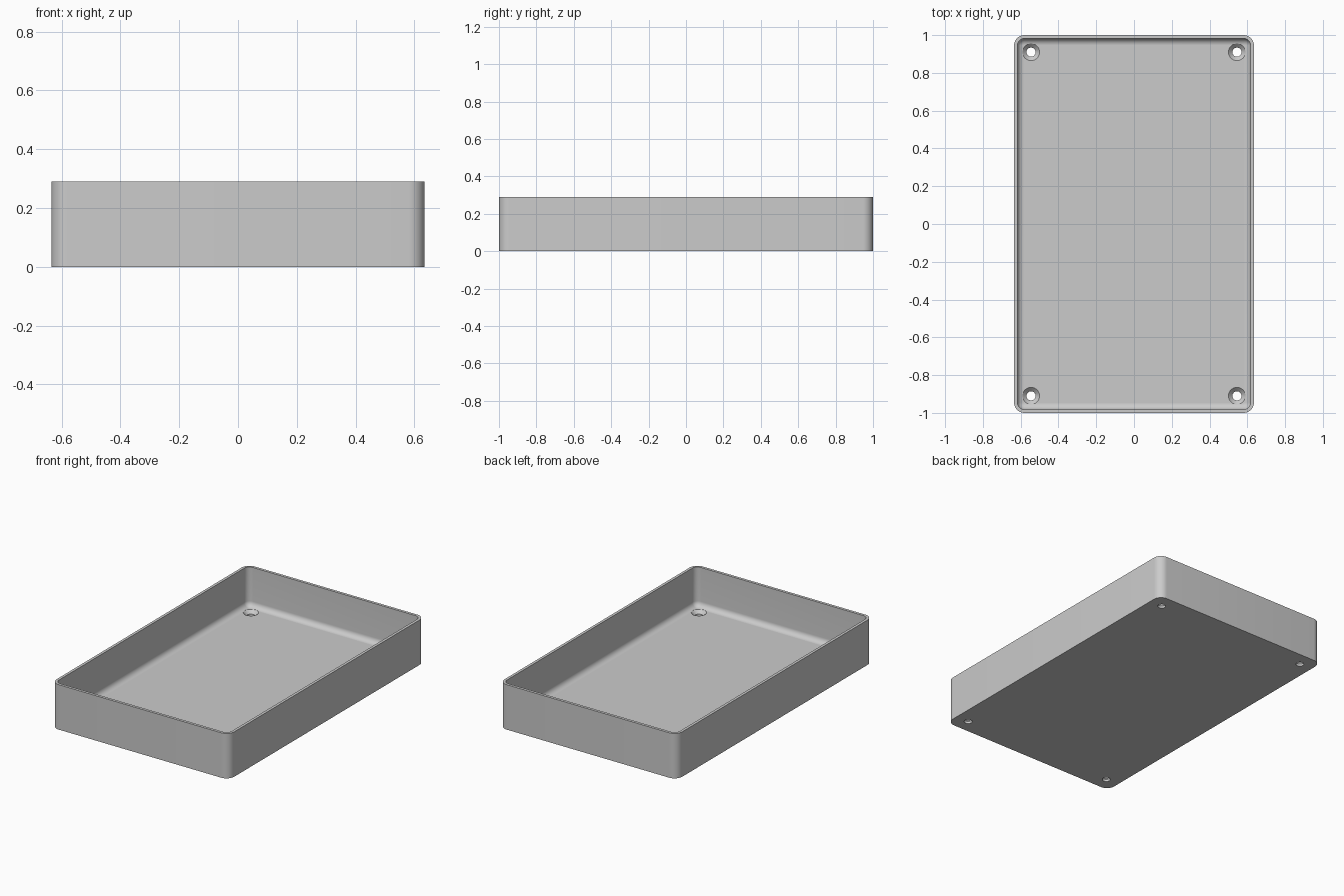
import bpy, bmesh, math

cube = bpy.data.objects.get("Cube")
if cube:
    bpy.data.objects.remove(cube, do_unlink=True)

HALF_X, HALF_Y, HEIGHT = 0.635, 1.0, 0.29
CORNER, WALL, FLOOR, FILLET = 0.055, 0.018, 0.036, 0.035
HOLE_X, HOLE_Y, HOLE_R, SINK_R = 0.545, 0.91, 0.024, 0.045
STEPS = 10

grey = bpy.data.materials.new("plain grey")
grey.use_nodes = True
colour = (0.6, 0.6, 0.6, 1)
grey.diffuse_color = colour
grey.node_tree.nodes["Principled BSDF"].inputs["Base Color"].default_value = colour


def rounded_ring(bm, inset, z):
    """Rounded rectangle moved inward by inset, at height z."""
    cx, cy, r = HALF_X - CORNER, HALF_Y - CORNER, CORNER - inset
    ring = []
    for k, (sx, sy) in enumerate([(1, 1), (-1, 1), (-1, -1), (1, -1)]):
        for i in range(STEPS + 1):
            a = math.pi / 2 * (k + i / STEPS)
            ring.append(bm.verts.new((sx * cx + r * math.cos(a), sy * cy + r * math.sin(a), z)))
    return ring


def round_ring(bm, x, y, r, z, sides=40):
    return [bm.verts.new((x + r * math.cos(math.tau * i / sides),
                          y + r * math.sin(math.tau * i / sides), z)) for i in range(sides)]


def loft(bm, rings):
    """Skin between successive rings and cap both ends."""
    for a, b in zip(rings, rings[1:]):
        n = len(a)
        for i in range(n):
            j = (i + 1) % n
            bm.faces.new((a[i], a[j], b[j], b[i]))
    bm.faces.new(rings[0][::-1])
    bm.faces.new(rings[-1])


def make_object(name, bm):
    bmesh.ops.recalc_face_normals(bm, faces=bm.faces[:])
    mesh = bpy.data.meshes.new(name)
    bm.to_mesh(mesh)
    bm.free()
    mesh.materials.append(grey)
    obj = bpy.data.objects.new(name, mesh)
    bpy.context.collection.objects.link(obj)
    return obj


# Tray: outer wall, rim, inner wall, coved edge and floor
bm = bmesh.new()
profile = [(0, 0), (0, HEIGHT), (WALL, HEIGHT)]
for i in range(STEPS + 1):
    a = math.pi / 2 * i / STEPS
    profile.append((WALL + FILLET * (1 - math.cos(a)), FLOOR + FILLET * (1 - math.sin(a))))
loft(bm, [rounded_ring(bm, inset, z) for inset, z in profile])
tray = make_object("tray", bm)

# Countersunk screw holes in the four corners
bm = bmesh.new()
depth = SINK_R - HOLE_R
for sx in (-1, 1):
    for sy in (-1, 1):
        x, y = sx * HOLE_X, sy * HOLE_Y
        loft(bm, [round_ring(bm, x, y, r, z) for r, z in [
            (HOLE_R, -0.05), (HOLE_R, FLOOR - depth), (SINK_R, FLOOR), (SINK_R, FLOOR + 0.05)]])
cutter = make_object("hole_cutter", bm)
cutter.hide_render = True

cut = tray.modifiers.new("screw_holes", "BOOLEAN")
cut.operation = "DIFFERENCE"
cut.solver = "EXACT"
cut.object = cutter

bpy.ops.object.select_all(action="DESELECT")
tray.select_set(True)
bpy.context.view_layer.objects.active = tray
bpy.ops.object.modifier_apply(modifier=cut.name)
bpy.data.objects.remove(cutter, do_unlink=True)
bpy.ops.object.shade_smooth_by_angle(angle=math.radians(30))
